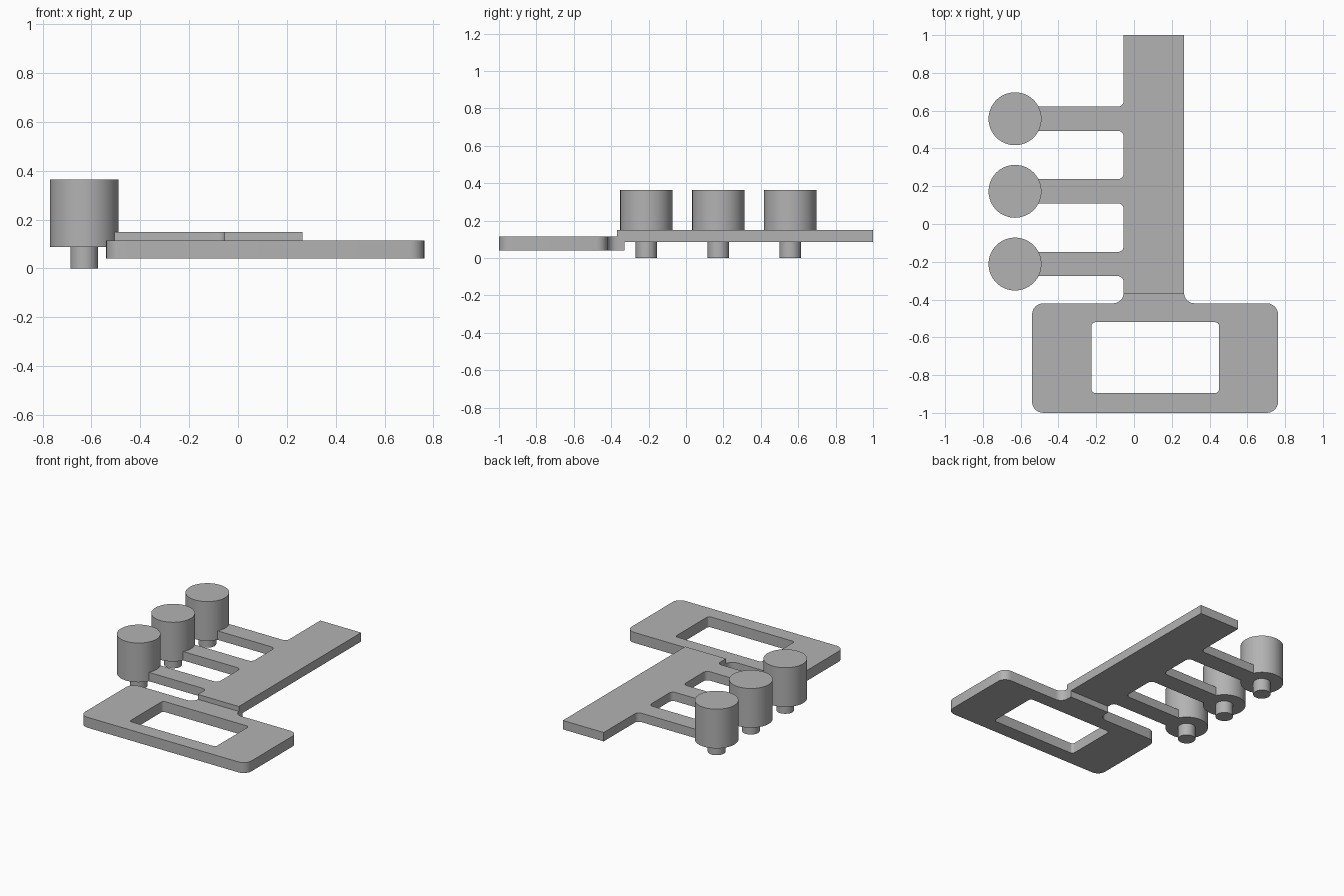
import bpy
import bmesh
import math
from mathutils import Vector

cube = bpy.data.objects.get("Cube")
if cube:
    bpy.data.objects.remove(cube, do_unlink=True)

grey = bpy.data.materials.new("plain grey")
grey.use_nodes = True
GREY = (0.45, 0.45, 0.45, 1)
grey.diffuse_color = GREY
grey.node_tree.nodes["Principled BSDF"].inputs["Base Color"].default_value = GREY


def outline(corners, steps=6):
    """Turn (x, y, radius) corners into a loop with rounded corners."""
    loop = []
    for i, (x, y, r) in enumerate(corners):
        p = Vector((x, y))
        if r == 0:
            loop.append(p)
            continue
        a = (Vector(corners[i - 1][:2]) - p).normalized()
        b = (Vector(corners[(i + 1) % len(corners)][:2]) - p).normalized()
        centre = p + (a + b) * r
        for k in range(steps + 1):
            t = k / steps * math.pi / 2
            loop.append(centre - b * r * math.cos(t) - a * r * math.sin(t))
    return loop


def finish(obj, name):
    obj.name = obj.data.name = name
    obj.data.materials.append(grey)
    bpy.ops.object.select_all(action="DESELECT")
    obj.select_set(True)
    bpy.context.view_layer.objects.active = obj
    bpy.ops.object.shade_smooth_by_angle(angle=math.radians(35))


def plate(name, loops, z0, z1):
    """Fill the outlines (later ones are holes) and extrude upwards."""
    bm = bmesh.new()
    for loop in loops:
        vs = [bm.verts.new((p.x, p.y, z0)) for p in loop]
        for i, v in enumerate(vs):
            bm.edges.new((vs[i - 1], v))
    bmesh.ops.triangle_fill(bm, edges=bm.edges[:], use_beauty=True)
    new = bmesh.ops.extrude_face_region(bm, geom=bm.faces[:])["geom"]
    top = [g for g in new if isinstance(g, bmesh.types.BMVert)]
    bmesh.ops.translate(bm, verts=top, vec=(0, 0, z1 - z0))
    bmesh.ops.recalc_face_normals(bm, faces=bm.faces[:])
    mesh = bpy.data.meshes.new(name)
    bm.to_mesh(mesh)
    bm.free()
    obj = bpy.data.objects.new(name, mesh)
    bpy.context.collection.objects.link(obj)
    finish(obj, name)


def cylinder(name, x, y, radius, z0, z1):
    bpy.ops.mesh.primitive_cylinder_add(
        vertices=64, radius=radius, depth=z1 - z0, location=(x, y, (z0 + z1) / 2))
    finish(bpy.context.object, name)


LEFT, RIGHT = -0.055, 0.265
POST_X = -0.63
POST_YS = (-0.212, 0.173, 0.557)

# Rounded handle frame with a filleted neck and a window
handle = outline([
    (-0.54, -1, 0.06), (0.763, -1, 0.06), (0.763, -0.42, 0.06),
    (RIGHT, -0.42, 0.055), (RIGHT, -0.33, 0), (LEFT, -0.33, 0),
    (LEFT, -0.42, 0.055), (-0.54, -0.42, 0.06)])
window = outline([
    (-0.225, -0.895, 0.02), (0.45, -0.895, 0.02),
    (0.45, -0.52, 0.02), (-0.225, -0.52, 0.02)])
plate("handle_frame", [handle, window], 0.041, 0.115)

# Long bar with three side arms, filleted where they join
comb = [(LEFT, -0.37, 0), (RIGHT, -0.37, 0), (RIGHT, 1, 0), (LEFT, 1, 0)]
for y in reversed(POST_YS):
    hi, lo = y + 0.064, y - 0.064
    comb += [(LEFT, hi, 0.03), (POST_X, hi, 0), (POST_X, lo, 0), (LEFT, lo, 0.03)]
plate("bar_with_arms", [outline(comb)], 0.087, 0.15)

# Upright posts on small pins
for i, y in enumerate(POST_YS, 1):
    cylinder(f"post_{i}", POST_X, y, 0.14, 0.087, 0.365)
    cylinder(f"pin_{i}", POST_X, y, 0.057, 0, 0.087)
